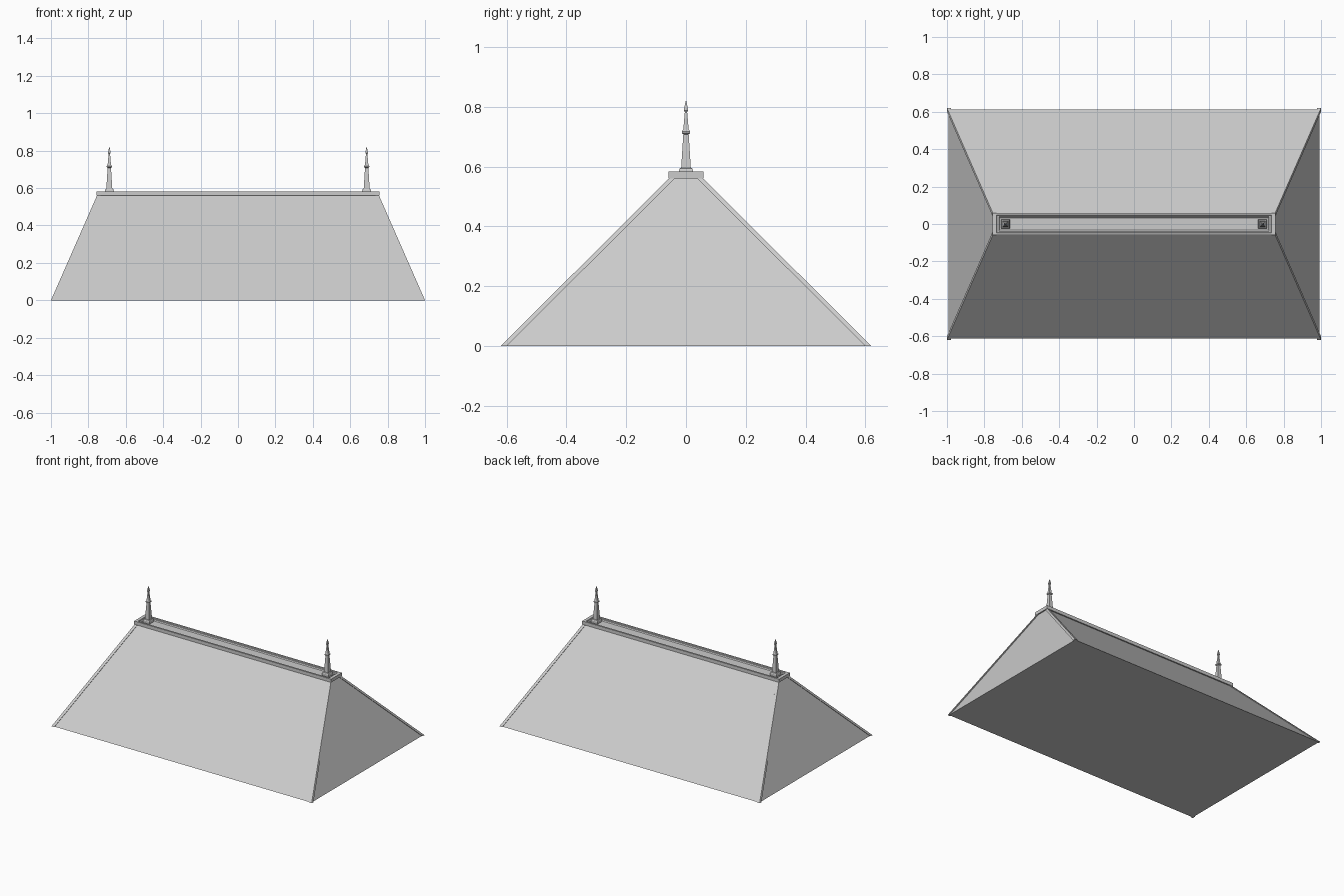
import bpy
import bmesh

cube = bpy.data.objects.get("Cube")
if cube:
    bpy.data.objects.remove(cube, do_unlink=True)

grey = bpy.data.materials.new("roof grey")
grey.use_nodes = True
COLOUR = (0.6, 0.6, 0.6, 1)
grey.diffuse_color = COLOUR
grey.node_tree.nodes["Principled BSDF"].inputs["Base Color"].default_value = COLOUR


def loft(name, sections):
    """Stack rectangles (centre x, centre y, half x, half y, z) into a closed solid."""
    bm = bmesh.new()
    rings = []
    for cx, cy, hx, hy, z in sections:
        rings.append([bm.verts.new((cx + sx * hx, cy + sy * hy, z))
                      for sx, sy in ((-1, -1), (1, -1), (1, 1), (-1, 1))])
    for low, high in zip(rings, rings[1:]):
        for i in range(4):
            j = (i + 1) % 4
            bm.faces.new((low[i], low[j], high[j], high[i]))
    bm.faces.new(rings[0][::-1])
    bm.faces.new(rings[-1])
    bmesh.ops.recalc_face_normals(bm, faces=bm.faces)
    mesh = bpy.data.meshes.new(name)
    bm.to_mesh(mesh)
    bm.free()
    mesh.materials.append(grey)
    obj = bpy.data.objects.new(name, mesh)
    bpy.context.collection.objects.link(obj)
    return obj


# Hipped roof body
RIDGE_Z = 0.56
loft("roof_body", [(0, 0, 0.993, 0.613, 0), (0, 0, 0.748, 0.05, RIDGE_Z)])

# Raised ribs along the four hips
for sx, side in ((1, "left"), (-1, "right")):
    for sy, end in ((-1, "front"), (1, "back")):
        loft(f"hip_rib_{end}_{side}", [
            (sx * 0.99, sy * 0.61, 0.01, 0.01, 0),
            (sx * 0.744, sy * 0.047, 0.01, 0.01, RIDGE_Z)])

# Ridge cap with a stepped shallow trough in its top
loft("ridge_cap", [
    (0, 0, 0.757, 0.059, RIDGE_Z),
    (0, 0, 0.757, 0.059, 0.583),
    (0, 0, 0.735, 0.047, 0.583),
    (0, 0, 0.733, 0.045, 0.577),
    (0, 0, 0.722, 0.039, 0.577),
    (0, 0, 0.719, 0.033, 0.571)])

# Square finials: half width and height up the spire
PROFILE = [(0.024, 0.57), (0.024, 0.587), (0.021, 0.594), (0.016, 0.596),
           (0.009, 0.708), (0.014, 0.712), (0.014, 0.718), (0.009, 0.724),
           (0.004, 0.782), (0.007, 0.787), (0.006, 0.795), (0.001, 0.82)]
for sx, side in ((1, "left"), (-1, "right")):
    loft(f"finial_{side}", [(sx * 0.688, 0, w, w, z) for w, z in PROFILE])
